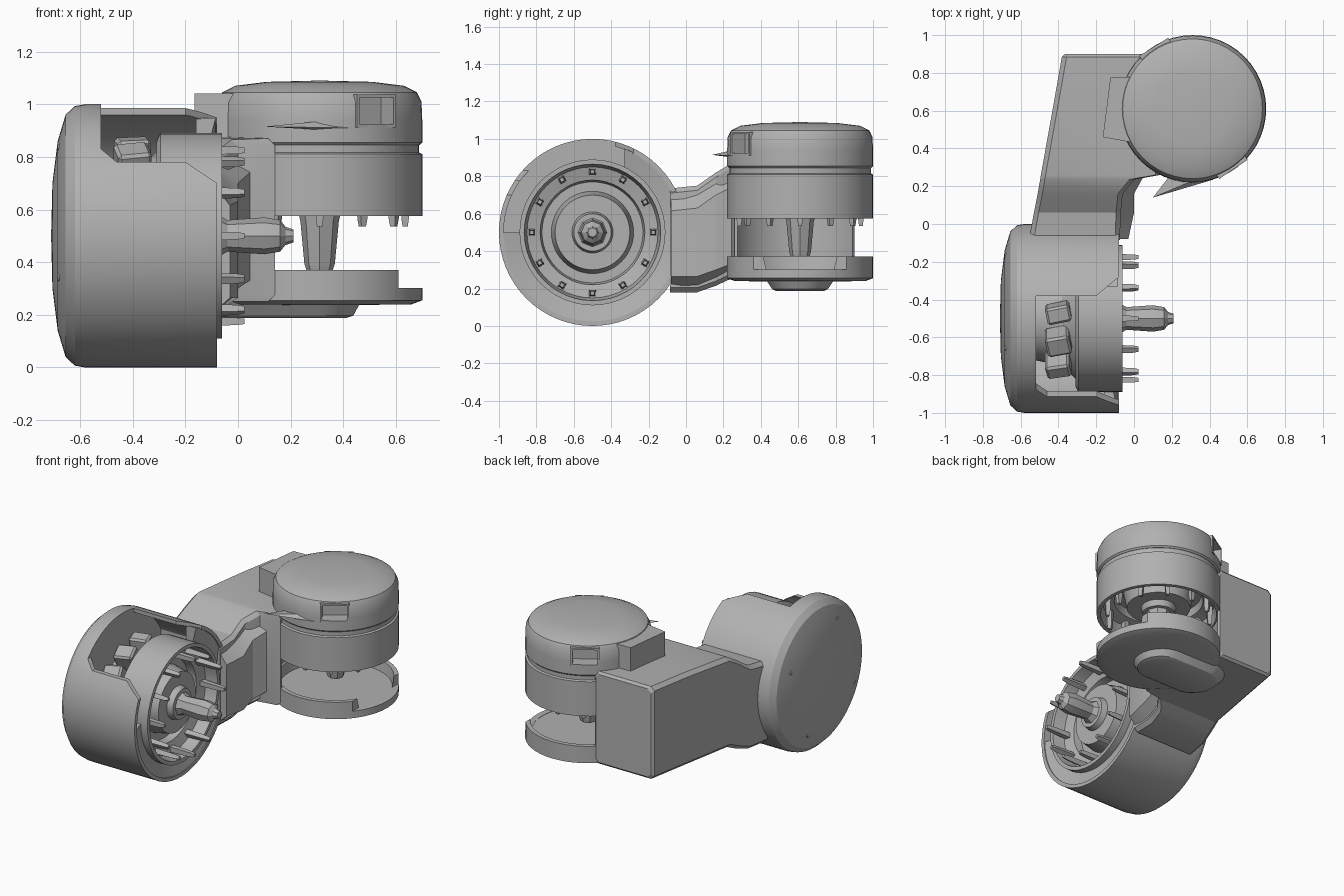
import bpy, bmesh, math
from mathutils import Matrix

if "Cube" in bpy.data.objects:
    bpy.data.objects.remove(bpy.data.objects["Cube"])

grey = bpy.data.materials.new("plain grey")
grey.diffuse_color = (0.44, 0.44, 0.44, 1)
grey.use_nodes = True
grey.node_tree.nodes["Principled BSDF"].inputs["Base Color"].default_value = grey.diffuse_color


def make(name, bm, matrix=None):
    """Turn a bmesh into a grey object."""
    if matrix:
        bm.transform(matrix)
    bmesh.ops.remove_doubles(bm, verts=bm.verts, dist=1e-5)
    bmesh.ops.recalc_face_normals(bm, faces=bm.faces)
    me = bpy.data.meshes.new(name)
    bm.to_mesh(me)
    bm.free()
    me.materials.append(grey)
    ob = bpy.data.objects.new(name, me)
    bpy.context.collection.objects.link(ob)
    return ob


def loft(name, rings, matrix=None):
    """Skin a list of equal-sized closed rings and cap both ends."""
    bm = bmesh.new()
    rows = [[bm.verts.new(p) for p in ring] for ring in rings]
    n = len(rows[0])
    for a, b in zip(rows, rows[1:]):
        for i in range(n):
            bm.faces.new((a[i], a[(i + 1) % n], b[(i + 1) % n], b[i]))
    bm.faces.new(rows[0])
    bm.faces.new(rows[-1])
    return make(name, bm, matrix)


def lathe(name, profile, matrix=None, sides=48, closed=False):
    """Spin (radius, z) points about z; points of radius 0 become poles."""
    bm = bmesh.new()
    rows = []
    for r, z in profile:
        if r == 0:
            rows.append([bm.verts.new((0, 0, z))] * sides)
        else:
            rows.append([bm.verts.new((r * math.cos(2 * math.pi * i / sides),
                                       r * math.sin(2 * math.pi * i / sides), z))
                         for i in range(sides)])
    if closed:
        rows.append(rows[0])
    for a, b in zip(rows, rows[1:]):
        for i in range(sides):
            j = (i + 1) % sides
            vs = list(dict.fromkeys((a[i], a[j], b[j], b[i])))
            if len(vs) > 2:
                bm.faces.new(vs)
    return make(name, bm, matrix)


def box(name, size, matrix, bevel=0):
    bm = bmesh.new()
    bmesh.ops.create_cube(bm, size=1)
    bm.transform(Matrix.Diagonal((*size, 1)))
    if bevel:
        bmesh.ops.bevel(bm, geom=bm.edges[:], offset=bevel, segments=1, affect='EDGES')
    return make(name, bm, matrix)


def cut(cutter, *targets):
    """Subtract the cutter from every target, then remove it."""
    for ob in targets:
        mod = ob.modifiers.new("cut", 'BOOLEAN')
        mod.operation, mod.object, mod.solver = 'DIFFERENCE', cutter, 'EXACT'
        bpy.context.view_layer.objects.active = ob
        bpy.ops.object.modifier_apply(modifier=mod.name)
    bpy.data.objects.remove(cutter, do_unlink=True)


T, R = Matrix.Translation, Matrix.Rotation
AXIS_X = T((0, -0.5, 0.5)) @ R(math.pi / 2, 4, 'Y')      # local z -> world x
AXIS_Z = T((0.31, 0.61, 0))                              # upright joint axis

# Large side cup with a domed end, open towards +x
cup = lathe("side_housing", [(0, -0.71), (0.2, -0.705), (0.36, -0.685), (0.46, -0.655),
            (0.493, -0.62), (0.5, -0.58), (0.5, -0.08), (0.475, -0.08), (0.475, -0.52),
            (0, -0.52)], AXIS_X, 64)
# Window notch in the upper front of the cup
cut(loft("notch_cutter", [[(x, -1.2, z), (x, y, z), (x, y, 1.2), (x, -1.2, 1.2)]
         for x, y, z in ((-0.52, -0.38, 0.83), (-0.46, -0.38, 0.78), (-0.2, -0.38, 0.78),
                         (-0.08, -0.28, 0.70), (0.1, -0.28, 0.70))]), cup)

# Inner lip between cup and drum, left out below the window
lip = lathe("housing_lip", [(0.48, -0.16), (0.385, -0.16), (0.385, -0.11), (0.48, -0.085)],
            AXIS_X, 64, closed=True)
cut(box("lip_cutter", (1, 1, 1), T((0, -0.83, 1.0))), lip)

# Small screws on the domed end
for i in range(4):
    a = math.radians(25 + 90 * i)
    lathe(f"end_screw_{i}", [(0, -0.69), (0.014, -0.688), (0.016, -0.67), (0, -0.67)],
          AXIS_X @ T((0.37 * math.cos(a), 0.37 * math.sin(a), 0.003)), 10)


def motor(name, m, pin_end, shaft):
    """Drum with stepped recessed face, ring of 12 pins and a tapered shaft."""
    lathe(name + "_drum", [(0, 0), (0.36, 0), (0.39, 0.015), (0.39, 0.25), (0.365, 0.25),
          (0.35, 0.17), (0.28, 0.15), (0.27, 0.10), (0.22, 0.10), (0.20, 0.2), (0.11, 0.2),
          (0.10, 0.24), (0, 0.24)], m)
    for i in range(12):
        rot = m @ R(2 * math.pi * i / 12, 4, 'Z')
        loft(f"{name}_pin_{i}", [[(0.325 - w, -w, z), (0.325 + w, -w, z), (0.325 + w, w, z),
             (0.325 - w, w, z)] for w, z in ((0.018, 0.14), (0.014, pin_end - 0.03),
                                             (0.010, pin_end))], rot)
    lathe(name + "_shaft", shaft, m, 8)


# Side motor, pointing +x
motor("side_motor", AXIS_X @ T((0, 0, -0.31)), 0.335,
      [(0, 0.2), (0.10, 0.2), (0.06, 0.27), (0.07, 0.41), (0.06, 0.47), (0.035, 0.49),
       (0.025, 0.52), (0, 0.52)])
# Core and terminal blocks behind the side motor
lathe("motor_core", [(0, -0.53), (0.22, -0.53), (0.25, -0.38), (0.32, -0.31), (0, -0.31)],
      AXIS_X, 24)
for i, (y, z, s) in enumerate(((-0.47, 0.80, 0.09), (-0.62, 0.77, 0.11), (-0.74, 0.70, 0.09))):
    box(f"terminal_{i}", (0.13, s, 0.14),
        T((-0.40, y, z)) @ R(0.2 + 0.3 * i, 4, 'X') @ R(0.2, 4, 'Z'), 0.012)

# Upright motor, pointing down
motor("upright_motor", AXIS_Z @ T((0, 0, 0.825)) @ R(math.pi, 4, 'X'), 0.29,
      [(0, 0.2), (0.09, 0.2), (0.073, 0.27), (0.058, 0.43), (0.05, 0.455), (0, 0.455)])
lathe("seam_core", [(0, 0.80), (0.378, 0.80), (0.378, 0.88), (0, 0.88)], AXIS_Z)

# Domed cap over the upright motor
cap = lathe("upper_cap", [(0, 0.845), (0.38, 0.845), (0.39, 0.855), (0.39, 0.94),
            (0.387, 1.01), (0.37, 1.045), (0.32, 1.07), (0.2, 1.085), (0, 1.09)], AXIS_Z)
# Two cable sockets set flush into the cap
for name, ang in (("front_socket", -56), ("back_socket", 122)):
    m = AXIS_Z @ R(math.radians(ang), 4, 'Z') @ T((0.342, 0, 0.975))
    frame = box(name, (0.09, 0.18, 0.125), m)
    cut(box("socket_cutter", (0.2, 0.155, 0.1), m @ T((0.06, 0, 0))), frame, cap)

# Loose cable tip on the front of the cap
bm = bmesh.new()
base = [bm.verts.new(p) for p in ((0.42, 0.235, 0.91), (0.36, 0.25, 0.94),
                                  (0.20, 0.27, 0.92), (0.36, 0.25, 0.90))]
tip = bm.verts.new((0.10, 0.14, 0.915))
bm.faces.new(base)
for i in range(4):
    bm.faces.new((base[i], base[(i + 1) % 4], tip))
make("cable_tip", bm)

# Lower dish with a notch on its +x side
dish = lathe("lower_dish", [(0, 0.235), (0.35, 0.24), (0.39, 0.255), (0.39, 0.37),
             (0.36, 0.37), (0.35, 0.30), (0, 0.30)], AXIS_Z)
cut(box("dish_cutter", (0.4, 1, 0.2), T((0.81, 0.61, 0.402))), dish)


def stadium(x0, x1, r, z):
    return [((x1 if math.cos(a) > 0 else x0) + r * math.cos(a), 0.61 + r * math.sin(a), z)
            for a in (2 * math.pi * (i + 0.5) / 24 for i in range(24))]


# Rounded rib under the dish, running into the arm
loft("dish_rib", [stadium(0.04, 0.28, 0.13, 0.187), stadium(0.03, 0.29, 0.15, 0.197),
                  stadium(0.01, 0.28, 0.19, 0.255)])


def arm_ring(y, x0, x1, z0, z1, c=0.025):
    return [(x0 + c, y, z0), (x1 - c, y, z0), (x1, y, z0 + c), (x1, y, z1 - c),
            (x1 - c, y, z1), (x0 + c, y, z1), (x0, y, z1 - c), (x0, y, z0 + c)]


# Arm linking both joints, hollowed around the upright joint
arm = loft("link_arm", [arm_ring(*s) for s in (
    (-0.085, -0.556, -0.075, 0.18, 0.735), (0.06, -0.53, -0.07, 0.18, 0.75),
    (0.16, -0.51, -0.06, 0.215, 0.82), (0.235, -0.497, 0.0, 0.25, 0.865),
    (0.26, -0.493, 0.14, 0.25, 0.87), (0.6, -0.432, 0.14, 0.25, 0.88),
    (0.885, -0.382, 0.07, 0.25, 0.88), (0.9, -0.365, 0.05, 0.265, 0.865))])
cut(lathe("arm_cutter", [(0, 0.28), (0.375, 0.28), (0.375, 1.2), (0, 1.2)], AXIS_Z), arm)

# Sloped web on the inner side of the arm neck
loft("neck_web", [[(-0.12, y, z0), (x, y, z0 + 0.08), (x, y, z1 - 0.12), (-0.12, y, z1)]
                  for y, x, z0, z1 in ((-0.08, -0.03, 0.185, 0.735), (0.06, 0.0, 0.185, 0.75),
                                       (0.16, 0.0, 0.22, 0.82), (0.25, 0.05, 0.255, 0.865))])

# Cable block on top of the arm
loft("cable_block", [[(-0.165, 0.46, z), (0.0, 0.43, z), (0.0, 0.78, z), (-0.125, 0.775, z)]
                     for z in (0.86, 1.04)])

# Smooth the round surfaces, keep hard edges
for ob in bpy.context.scene.objects:
    ob.select_set(True)
bpy.context.view_layer.objects.active = cup
bpy.ops.object.shade_smooth_by_angle(angle=math.radians(25))
